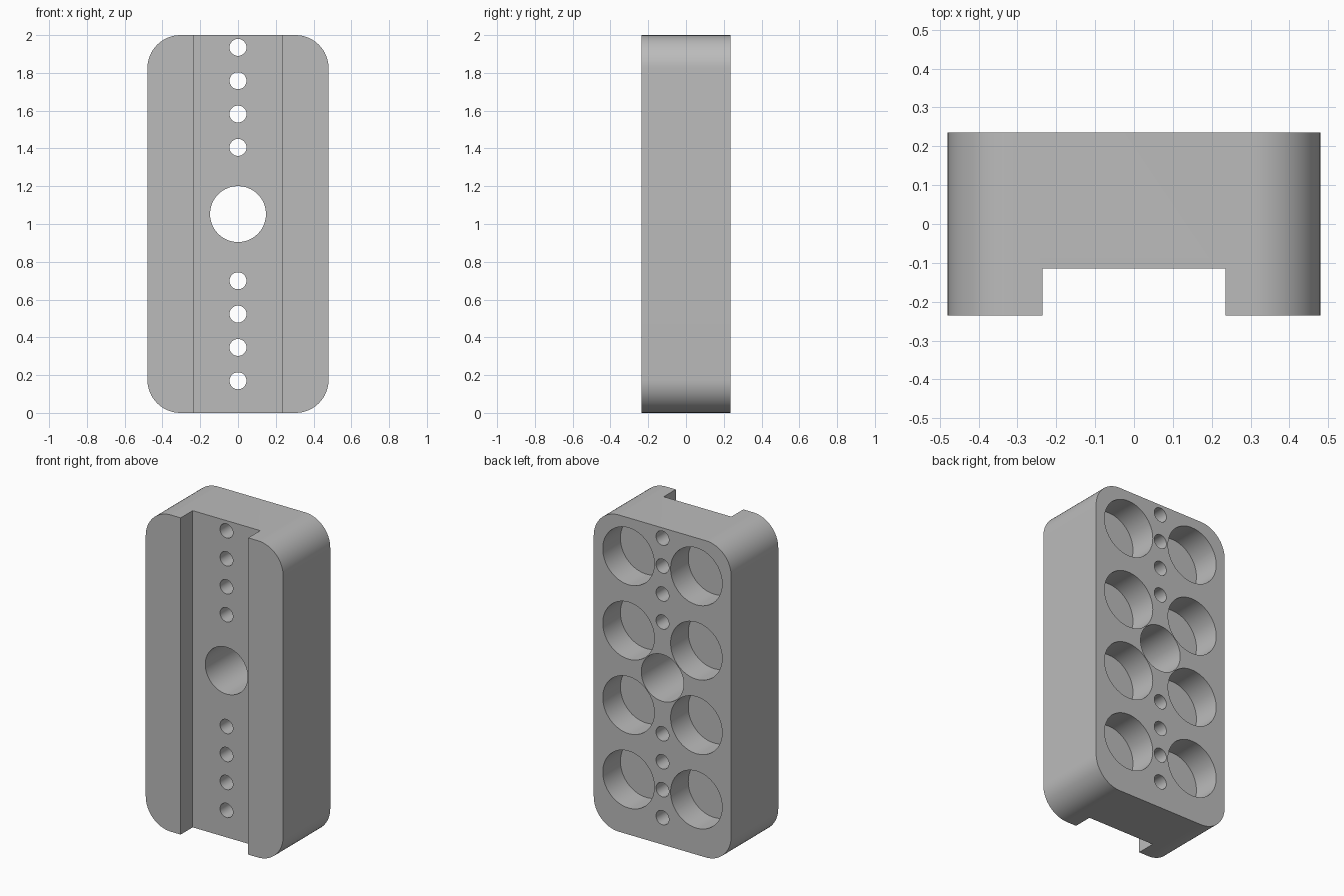
import bpy, bmesh, math
from mathutils import Matrix, Vector

if "Cube" in bpy.data.objects:
    bpy.data.objects.remove(bpy.data.objects["Cube"], do_unlink=True)

WIDTH, DEPTH, HEIGHT = 0.96, 0.47, 2.0
FRONT, BACK = -DEPTH / 2, DEPTH / 2
CORNER = 0.176
PITCH = 0.1765          # spacing of the small holes
MID = 1.0525            # height of the central hole


def new_object(name, bm):
    bmesh.ops.recalc_face_normals(bm, faces=bm.faces)
    mesh = bpy.data.meshes.new(name)
    bm.to_mesh(mesh)
    bm.free()
    obj = bpy.data.objects.new(name, mesh)
    bpy.context.collection.objects.link(obj)
    return obj


def add_box(bm, lo, hi):
    lo, hi = Vector(lo), Vector(hi)
    matrix = Matrix.Translation((lo + hi) / 2) @ Matrix.Diagonal((*(hi - lo), 1))
    bmesh.ops.create_cube(bm, size=1, matrix=matrix)


def add_drill(bm, x, z, radius, y0, y1, sides):
    matrix = Matrix.Translation((x, (y0 + y1) / 2, z)) @ Matrix.Rotation(math.pi / 2, 4, 'X')
    bmesh.ops.create_cone(bm, cap_ends=True, segments=sides, radius1=radius,
                          radius2=radius, depth=y1 - y0, matrix=matrix)


def cut(target, cutter):
    cutter.hide_render = True
    mod = target.modifiers.new("cut", 'BOOLEAN')
    mod.operation, mod.solver, mod.object = 'DIFFERENCE', 'EXACT', cutter
    bpy.context.view_layer.objects.active = target
    bpy.ops.object.modifier_apply(modifier=mod.name)
    bpy.data.objects.remove(cutter, do_unlink=True)


# Block with its four front-to-back edges rounded
bm = bmesh.new()
add_box(bm, (-WIDTH / 2, FRONT, 0), (WIDTH / 2, BACK, HEIGHT))
corners = [e for e in bm.edges
           if abs(e.verts[0].co.y - e.verts[1].co.y) > DEPTH / 2]
bmesh.ops.bevel(bm, geom=corners, offset=CORNER, segments=16, profile=0.5,
                affect='EDGES')
block = new_object("drilled_block", bm)

# Channel along the front
bm = bmesh.new()
add_box(bm, (-0.236, -1, -1), (0.236, -0.115, 3))
cut(block, new_object("channel_cutter", bm))

# Central hole, small through holes and round back pockets
bm = bmesh.new()
add_drill(bm, 0, MID, 0.148, -1, 1, 64)
for side in (-1, 1):
    for step in range(2, 6):
        add_drill(bm, 0, MID + side * step * PITCH, 0.045, -1, 1, 32)
    for row in (-1.5, -0.5, 0.5, 1.5):
        add_drill(bm, side * 0.237, MID + row * 0.47, 0.18, BACK - 0.176, 1, 64)
cut(block, new_object("hole_cutter", bm))

# Plain grey finish
grey = bpy.data.materials.new("plain_grey")
grey.use_nodes = True
colour = (0.5, 0.5, 0.5, 1)
grey.diffuse_color = colour
grey.node_tree.nodes["Principled BSDF"].inputs["Base Color"].default_value = colour
block.data.materials.clear()
block.data.materials.append(grey)

bpy.ops.object.select_all(action='DESELECT')
block.select_set(True)
bpy.context.view_layer.objects.active = block
bpy.ops.object.shade_smooth_by_angle(angle=math.radians(30))
